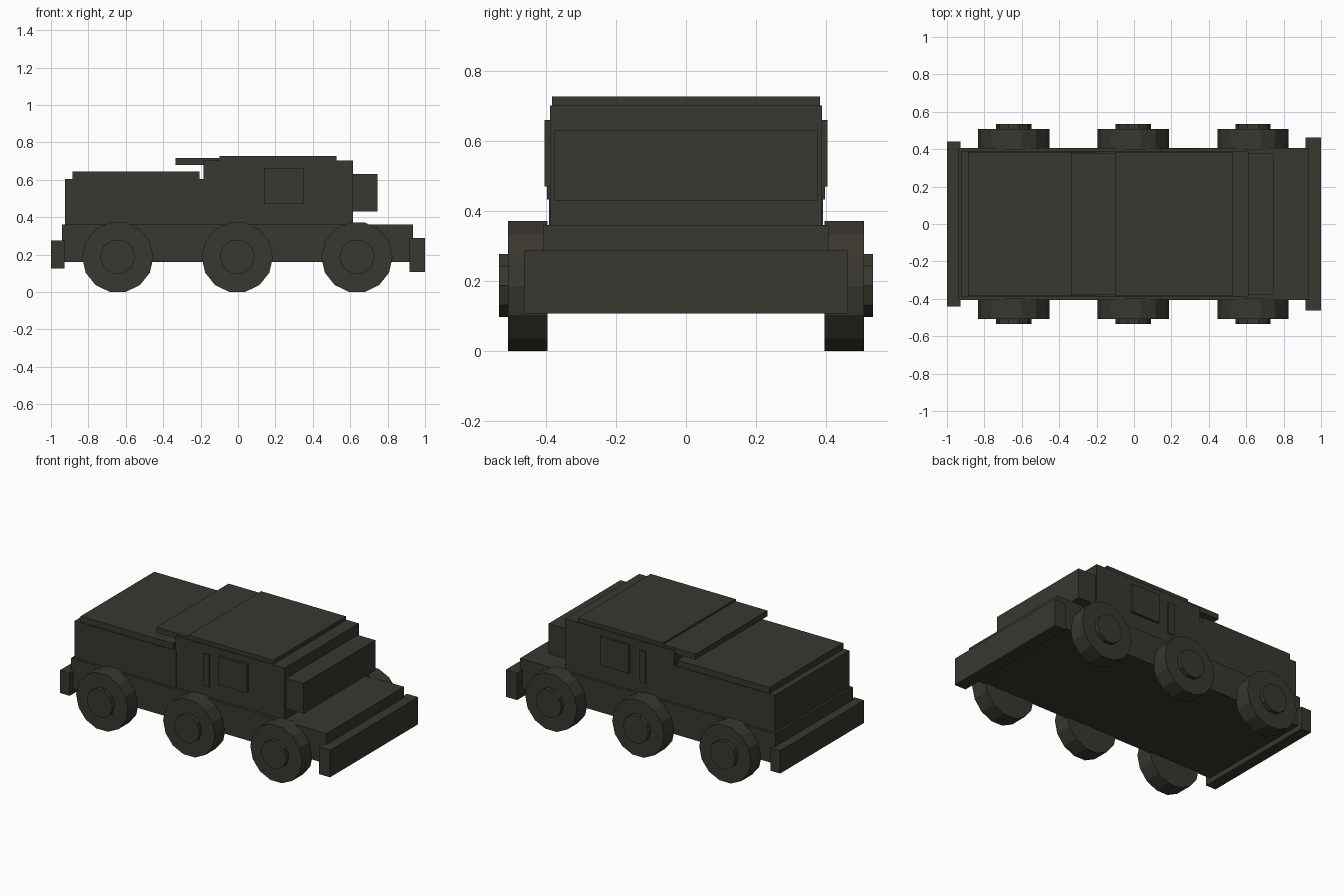
import bpy, bmesh, math

if "Cube" in bpy.data.objects:
    bpy.data.objects.remove(bpy.data.objects["Cube"])

paint = bpy.data.materials.new("dark_olive_grey")
paint.diffuse_color = (0.041, 0.038, 0.029, 1.0)
paint.use_nodes = True
paint.node_tree.nodes["Principled BSDF"].inputs["Base Color"].default_value = paint.diffuse_color


def finish(name, bm):
    bmesh.ops.recalc_face_normals(bm, faces=bm.faces)
    mesh = bpy.data.meshes.new(name)
    bm.to_mesh(mesh)
    bm.free()
    mesh.materials.append(paint)
    obj = bpy.data.objects.new(name, mesh)
    bpy.context.collection.objects.link(obj)
    return obj


def box(name, x0, x1, y0, y1, z0, z1):
    bm = bmesh.new()
    bmesh.ops.create_cube(bm, size=1.0)
    for v in bm.verts:
        v.co = (x1 if v.co.x > 0 else x0,
                y1 if v.co.y > 0 else y0,
                z1 if v.co.z > 0 else z0)
    return finish(name, bm)


def block(name, x0, x1, half_width, z0, z1):
    return box(name, x0, x1, -half_width, half_width, z0, z1)


def disc(name, x, z, radius, sides, y0, y1):
    # prism along y with corners at its left and right extremes
    bm = bmesh.new()
    ring = [bm.verts.new((x + radius * math.cos(2 * math.pi * i / sides), y0,
                          z + radius * math.sin(2 * math.pi * i / sides)))
            for i in range(sides)]
    face = bm.faces.new(ring)
    ext = bmesh.ops.extrude_face_region(bm, geom=[face], use_keep_orig=True)
    for v in ext["geom"]:
        if isinstance(v, bmesh.types.BMVert):
            v.co.y = y1
    return finish(name, bm)


# Lower hull and bumpers
block("chassis", -0.942, 0.935, 0.407, 0.16, 0.36)
block("rear_bumper", -1.0, -0.928, 0.44, 0.125, 0.276)
block("front_bumper", 0.917, 1.0, 0.462, 0.108, 0.288)

# Rear cargo body with raised lid
block("cargo_body", -0.926, -0.18, 0.391, 0.355, 0.605)
block("cargo_lid", -0.885, -0.206, 0.386, 0.60, 0.645)

# Cab, roof, rear overhang and front block
block("cab", -0.185, 0.615, 0.389, 0.355, 0.702)
block("cab_roof", -0.098, 0.527, 0.382, 0.695, 0.728)
block("roof_overhang", -0.335, -0.09, 0.379, 0.68, 0.716)
block("cab_front", 0.61, 0.745, 0.377, 0.43, 0.63)

# Side window and door strip plates, wheels with hubs
for side, s in (("front", -1), ("back", 1)):
    box(side + "_window", 0.14, 0.35, *sorted((s * 0.387, s * 0.404)), 0.47, 0.66)
    box(side + "_door_strip", 0.021, 0.066, *sorted((s * 0.387, s * 0.397)), 0.433, 0.643)
    for place, x in (("rear", -0.643), ("middle", -0.004), ("fore", 0.636)):
        disc(f"{side}_{place}_wheel", x, 0.186, 0.1905, 14, s * 0.395, s * 0.508)
        disc(f"{side}_{place}_hub", x, 0.188, 0.0945, 10, s * 0.50, s * 0.534)
